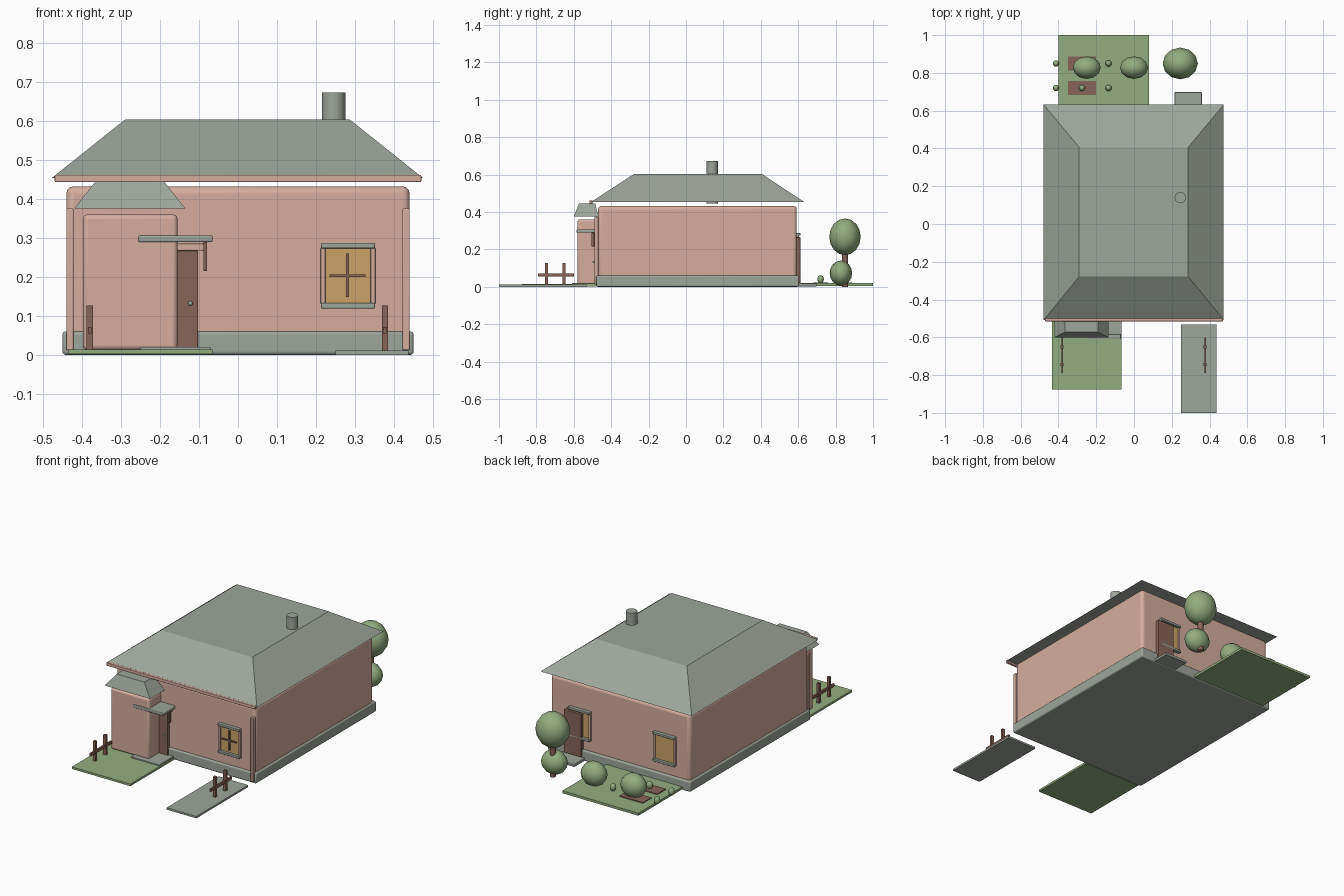
import bpy, math

cube = bpy.data.objects.get("Cube")
if cube:
    bpy.data.objects.remove(cube, do_unlink=True)


def material(name, color):
    m = bpy.data.materials.new(name)
    m.use_nodes = True
    m.diffuse_color = (*color, 1)
    m.node_tree.nodes["Principled BSDF"].inputs["Base Color"].default_value = (*color, 1)
    return m


PINK = material("pink plaster", (0.67, 0.42, 0.34))
GREY = material("grey slate", (0.34, 0.38, 0.33))
GREEN = material("leaf green", (0.29, 0.42, 0.21))
BROWN = material("brown wood", (0.25, 0.13, 0.095))
GOLD = material("amber glass", (0.60, 0.37, 0.14))


def smooth(ob):
    bpy.ops.object.select_all(action='DESELECT')
    ob.select_set(True)
    bpy.context.view_layer.objects.active = ob
    bpy.ops.object.shade_smooth_by_angle(angle=math.radians(40))


def mesh_object(name, verts, faces, mat):
    me = bpy.data.meshes.new(name)
    me.from_pydata(verts, [], faces)
    me.materials.append(mat)
    ob = bpy.data.objects.new(name, me)
    bpy.context.collection.objects.link(ob)
    return ob


def frustum(name, mat, low, high, z0, z1):
    """Solid between two rectangles given as (x0, x1, y0, y1)."""
    verts = []
    for (x0, x1, y0, y1), z in ((low, z0), (high, z1)):
        verts += [(x0, y0, z), (x1, y0, z), (x1, y1, z), (x0, y1, z)]
    sides = [(i, (i + 1) % 4, (i + 1) % 4 + 4, i + 4) for i in range(4)]
    return mesh_object(name, verts, [(3, 2, 1, 0), (4, 5, 6, 7)] + sides, mat)


def box(name, mat, x, y, z, bevel=0):
    ob = frustum(name, mat, (*x, *y), (*x, *y), *z)
    if bevel:
        b = ob.modifiers.new("bevel", 'BEVEL')
        b.width, b.segments = bevel, 3
        smooth(ob)
    return ob


def ball(name, mat, center, radii, segments=12, rings=8):
    bpy.ops.mesh.primitive_uv_sphere_add(segments=segments, ring_count=rings,
                                         radius=1, location=center)
    ob = bpy.context.object
    ob.name, ob.scale = name, radii
    ob.data.materials.append(mat)
    bpy.ops.object.shade_smooth()
    return ob


def cylinder(name, mat, x, y, z0, z1, radius, sides=16):
    bpy.ops.mesh.primitive_cylinder_add(vertices=sides, radius=radius, depth=z1 - z0,
                                        location=(x, y, (z0 + z1) / 2))
    ob = bpy.context.object
    ob.name = name
    ob.data.materials.append(mat)
    smooth(ob)
    return ob


def span(center, half):
    return (center - half, center + half)


def window(name, x, wall_y, out):
    """Window on a wall facing out (-1 front, 1 back)."""
    def depth(d):
        return tuple(sorted((wall_y - out * 0.01, wall_y + out * d)))
    box(name + "_glass", GOLD, span(x, 0.062), depth(0.005), (0.13, 0.275))
    for side in (-1, 1):
        box(name + "_jamb", PINK, span(x + side * 0.064, 0.006), depth(0.012), (0.13, 0.275), 0.002)
    for part, z in (("sill", 0.126), ("lintel", 0.28)):
        box(name + "_" + part, GREY, span(x, 0.069), depth(0.02), span(z, 0.007), 0.003)


# House body
box("foundation", GREY, (-0.45, 0.45), (-0.48, 0.605), (0, 0.06), 0.008)
box("walls", PINK, (-0.44, 0.44), (-0.47, 0.592), (0.004, 0.432), 0.018)
for s in (-1, 1):
    box("corner_board", PINK, span(s * 0.431, 0.009), (-0.49, -0.468), (0.012, 0.375), 0.003)

# Main hipped roof, eaves board and chimney
frustum("roof", GREY, (-0.478, 0.475, -0.508, 0.632), (-0.29, 0.287, -0.278, 0.406), 0.453, 0.603)
box("eaves_board", PINK, (-0.47, 0.47), (-0.516, -0.5), (0.443, 0.461), 0.003)
cylinder("chimney", GREY, 0.245, 0.14, 0.446, 0.672, 0.03)

# Front bay with its own hipped roof
box("bay", PINK, (-0.398, -0.155), (-0.58, -0.465), (0.012, 0.36), 0.012)
frustum("bay_roof", GREY, (-0.42, -0.135, -0.6, -0.468), (-0.365, -0.19, -0.572, -0.485), 0.375, 0.445)

# Front door with canopy, trim, bracket and step
box("front_door", BROWN, (-0.22, -0.102), (-0.49, -0.465), (0.015, 0.267), 0.003)
box("door_trim", PINK, (-0.235, -0.085), (-0.495, -0.465), (0.267, 0.285), 0.003)
ball("door_knob", GREY, (-0.122, -0.493, 0.132), (0.006, 0.006, 0.006))
box("door_canopy", GREY, (-0.255, -0.065), (-0.585, -0.47), (0.289, 0.306), 0.004)
box("canopy_bracket", BROWN, span(-0.084, 0.005), (-0.505, -0.49), (0.215, 0.289), 0.002)
box("front_step", GREY, (-0.25, -0.07), (-0.61, -0.47), (0.004, 0.02), 0.003)

# Windows, with a cross of bars on the front one
window("front_window", 0.282, -0.47, -1)
box("window_bar_upright", BROWN, span(0.281, 0.004), (-0.485, -0.472), (0.148, 0.26))
box("window_bar_cross", BROWN, span(0.281, 0.046), (-0.485, -0.472), span(0.203, 0.003))
window("back_window_right", -0.285, 0.592, 1)
window("back_window_left", 0.25, 0.592, 1)

# Back door and step
box("back_door", BROWN, span(0.287, 0.055), (0.585, 0.612), (0.02, 0.265), 0.003)
box("back_step", GREY, span(0.287, 0.072), (0.59, 0.698), (0.002, 0.018), 0.003)

# Ground plates
box("front_lawn", GREEN, (-0.434, -0.065), (-0.877, -0.48), (0.002, 0.014))
box("driveway", GREY, (0.25, 0.437), (-1, -0.532), (0, 0.011))
box("back_lawn", GREEN, (-0.4, 0.08), (0.6, 1), (0.005, 0.019))

# Fences beside the front lawn and driveway
for x in (-0.38, 0.377):
    for y in (-0.745, -0.652):
        box("fence_post", BROWN, span(x, 0.008), span(y, 0.008), (0.008, 0.126))
    box("fence_rail", BROWN, span(x, 0.005), (-0.79, -0.6), (0.055, 0.071))

# Garden beds with small plants
for y in (0.72, 0.85):
    box("garden_bed", BROWN, (-0.35, -0.202), span(y, 0.038), (0.012, 0.024))
    for x in (-0.413, -0.275, -0.135):
        ball("small_plant", GREEN, (x, y, 0.04), (0.017, 0.017, 0.022))

# Bushes and tree
for x in (-0.25, 0, 0.25):
    ball("bush", GREEN, (x, 0.828, 0.073), (0.074, 0.06, 0.067))
cylinder("tree_trunk", BROWN, 0.245, 0.85, 0, 0.21, 0.016, 10)
ball("tree_crown", GREEN, (0.245, 0.85, 0.267), (0.093, 0.084, 0.098))
